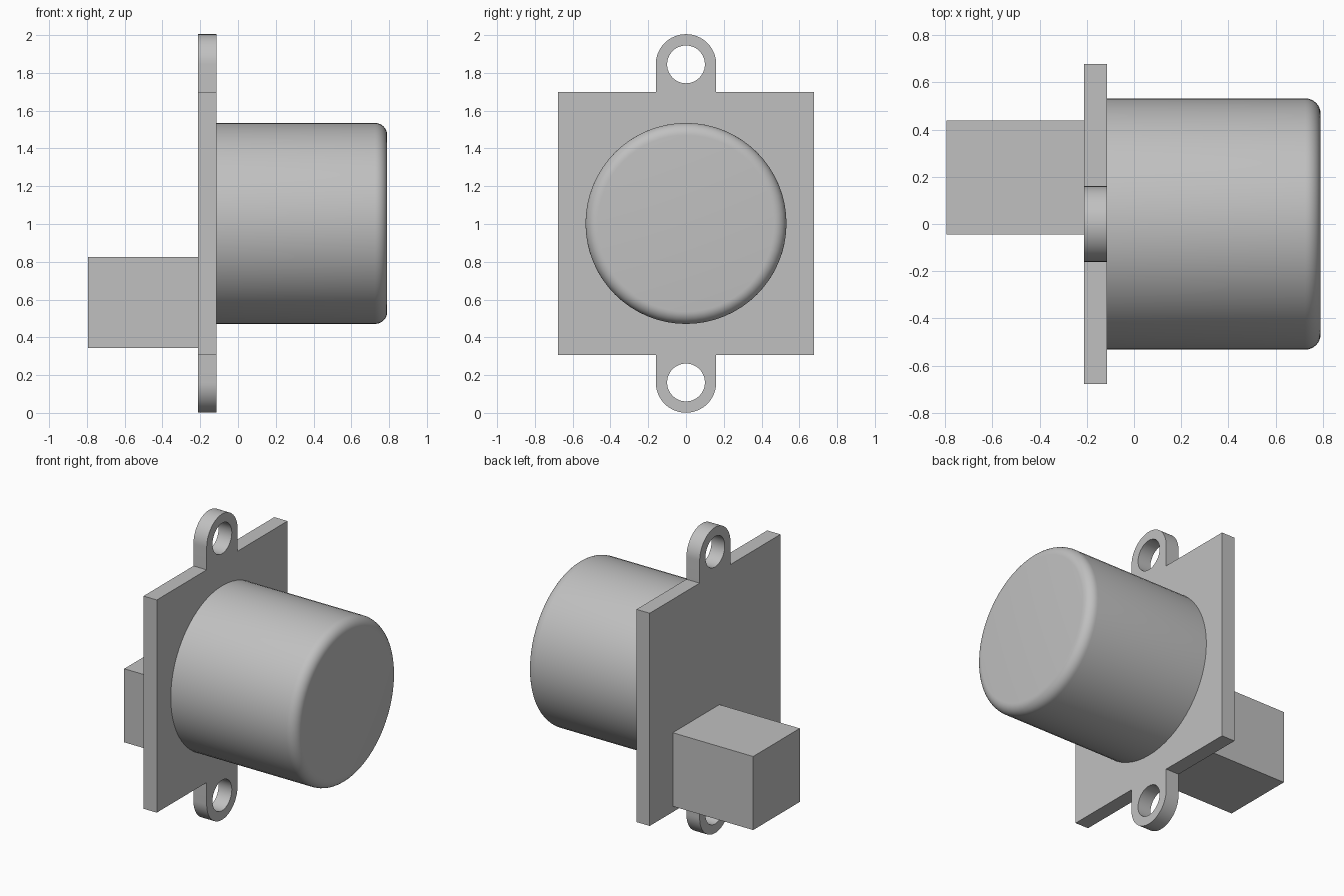
import bpy, bmesh
from math import pi, sin, cos
from mathutils import Matrix

cube = bpy.data.objects.get("Cube")
if cube:
    bpy.data.objects.remove(cube, do_unlink=True)

grey = bpy.data.materials.new("light_grey")
grey.use_nodes = True
color = (0.53, 0.53, 0.53, 1)
grey.diffuse_color = color
grey.node_tree.nodes["Principled BSDF"].inputs["Base Color"].default_value = color

# Sketch plane (u, v, w) becomes world (y, z, x)
SIDEWAYS = Matrix(((0, 0, 1, 0), (1, 0, 0, 0), (0, 1, 0, 0), (0, 0, 0, 1)))
CENTRE_Z = 1.003


def finish(name, bm):
    bmesh.ops.remove_doubles(bm, verts=bm.verts, dist=0.0005)
    bmesh.ops.recalc_face_normals(bm, faces=bm.faces)
    mesh = bpy.data.meshes.new(name)
    bm.to_mesh(mesh)
    bm.free()
    mesh.materials.clear()
    mesh.materials.append(grey)
    obj = bpy.data.objects.new(name, mesh)
    bpy.context.collection.objects.link(obj)
    bpy.ops.object.select_all(action='DESELECT')
    obj.select_set(True)
    bpy.context.view_layer.objects.active = obj
    bpy.ops.object.shade_smooth_by_angle(angle=pi / 6)
    return obj


def arc(u, v, r, start, end, steps):
    return [(u + r * cos(start + (end - start) * i / steps),
             v + r * sin(start + (end - start) * i / steps)) for i in range(steps + 1)]


# Mounting plate with a rounded, drilled ear at top and bottom
half_w, half_h = 0.677, 0.697
ear_r, hole_r, ear_v = 0.16, 0.1, 0.842
upper = [(half_w, half_h), (ear_r, half_h)] + arc(0, ear_v, ear_r, 0, pi, 32) \
    + [(-ear_r, half_h), (-half_w, half_h)]
outline = upper + [(-u, -v) for u, v in upper]
holes = [arc(0, s * ear_v, hole_r, 0, 2 * pi, 48)[:-1] for s in (1, -1)]

curve = bpy.data.curves.new("plate_sketch", 'CURVE')
curve.dimensions = '2D'
curve.fill_mode = 'BOTH'
curve.extrude = 0.048
for loop in [outline] + holes:
    spline = curve.splines.new('POLY')
    spline.points.add(len(loop) - 1)
    for point, (u, v) in zip(spline.points, loop):
        point.co = (u, v, 0, 1)
    spline.use_cyclic_u = True
sketch = bpy.data.objects.new("plate_sketch", curve)
bpy.context.collection.objects.link(sketch)
bpy.context.view_layer.update()
solid = sketch.evaluated_get(bpy.context.evaluated_depsgraph_get())
bm = bmesh.new()
bm.from_mesh(solid.to_mesh())
solid.to_mesh_clear()
bpy.data.objects.remove(sketch, do_unlink=True)
bmesh.ops.transform(bm, matrix=Matrix.Translation((-0.163, 0, CENTRE_Z)) @ SIDEWAYS, verts=bm.verts)
finish("mounting_plate", bm)

# Round housing with a softened outer rim, spun about the x axis
radius, fillet, base_x, tip_x = 0.532, 0.065, -0.115, 0.79
profile = [(base_x, 0), (base_x, radius)]
profile += [(x, r) for x, r in reversed(arc(tip_x - fillet, radius - fillet, fillet, 0, pi / 2, 8))]
profile += [(tip_x, 0)]
bm = bmesh.new()
verts = [bm.verts.new((x, 0, r)) for x, r in profile]
edges = [bm.edges.new(pair) for pair in zip(verts, verts[1:])]
bmesh.ops.spin(bm, geom=verts + edges, cent=(0, 0, 0), axis=(1, 0, 0),
               angle=2 * pi, steps=64, use_merge=True)
bmesh.ops.translate(bm, vec=(0, 0, CENTRE_Z), verts=bm.verts)
finish("round_housing", bm)

# Connector block behind the plate
bm = bmesh.new()
bmesh.ops.create_cube(bm, size=1)
bmesh.ops.scale(bm, vec=(0.584, 0.483, 0.482), verts=bm.verts)
bmesh.ops.translate(bm, vec=(-0.502, 0.197, 0.585), verts=bm.verts)
finish("connector_block", bm)
